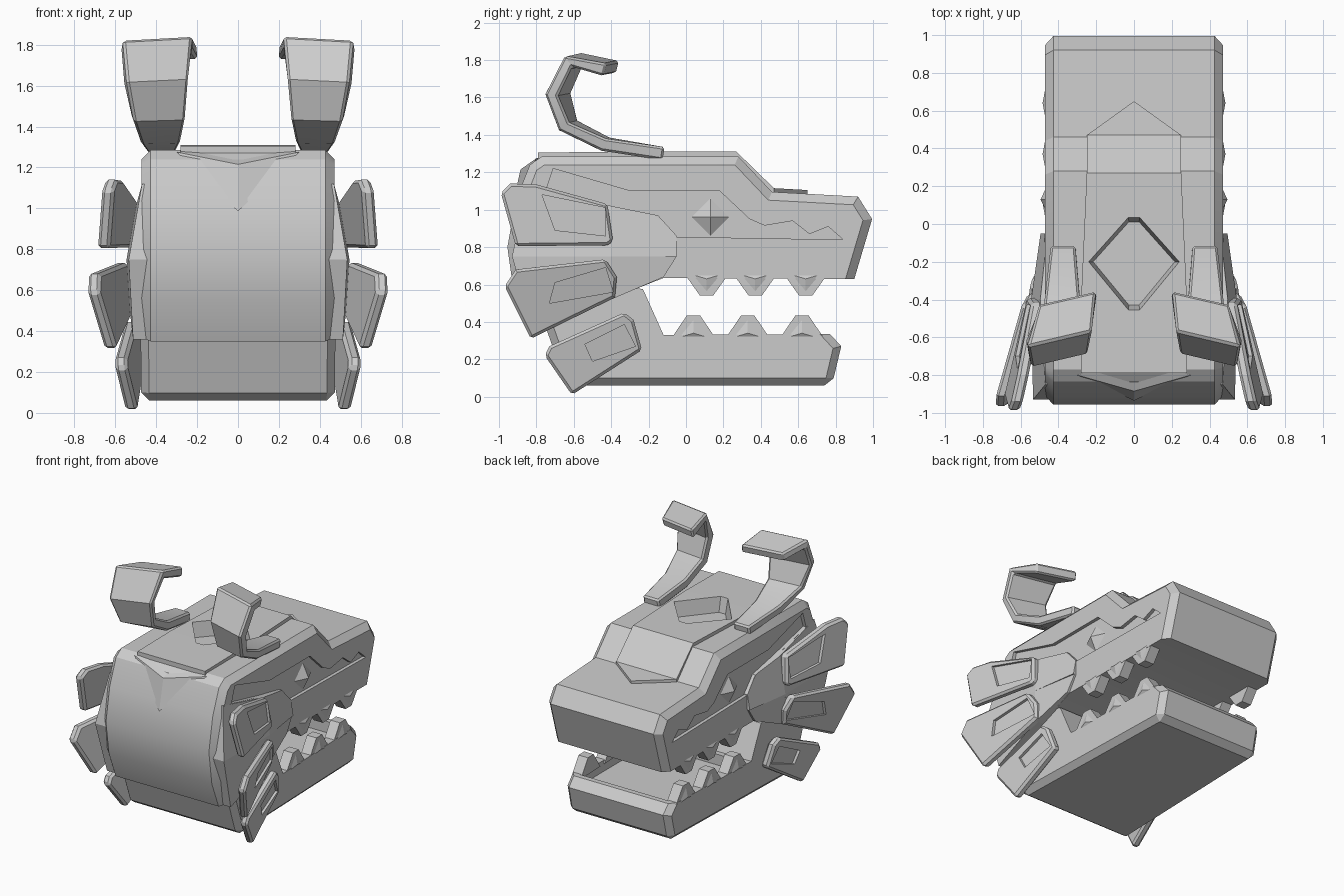
import bpy, bmesh, math

if "Cube" in bpy.data.objects:
    bpy.data.objects.remove(bpy.data.objects["Cube"])

mat = bpy.data.materials.new("plain grey")
mat.diffuse_color = (0.6, 0.6, 0.6, 1)
mat.use_nodes = True
mat.node_tree.nodes["Principled BSDF"].inputs["Base Color"].default_value = mat.diffuse_color


def mesh(name, verts, faces):
    bm = bmesh.new()
    vs = [bm.verts.new(v) for v in verts]
    for f in faces:
        bm.faces.new([vs[i] for i in f])
    bmesh.ops.recalc_face_normals(bm, faces=bm.faces)
    me = bpy.data.meshes.new(name)
    bm.to_mesh(me)
    bm.free()
    ob = bpy.data.objects.new(name, me)
    bpy.context.collection.objects.link(ob)
    me.materials.append(mat)
    return ob


def select(ob):
    bpy.ops.object.select_all(action='DESELECT')
    bpy.context.view_layer.objects.active = ob
    ob.select_set(True)


def modify(ob, kind, **settings):
    select(ob)
    m = ob.modifiers.new("mod", kind)
    for k, v in settings.items():
        setattr(m, k, v)
    bpy.ops.object.modifier_apply(modifier=m.name)


def bevel(ob, width, skip=lambda a, b: False, angle=60):
    """Chamfer sharp edges, leaving out those the rule skips."""
    bm = bmesh.new()
    bm.from_mesh(ob.data)
    edges = [e for e in bm.edges if e.calc_face_angle(0) > math.radians(angle)
             and not skip(e.verts[0].co, e.verts[1].co)]
    bmesh.ops.bevel(bm, geom=edges, offset=width, segments=1, affect='EDGES',
                    profile=0.5, clamp_overlap=True)
    bm.to_mesh(ob.data)
    bm.free()


def cut(ob, cutter, keep=False):
    modify(ob, 'BOOLEAN', object=cutter, operation='DIFFERENCE', solver='EXACT')
    if not keep:
        bpy.data.objects.remove(cutter)


def smooth(ob, angle=25):
    select(ob)
    bpy.ops.object.shade_smooth_by_angle(angle=math.radians(angle))


def loft(name, a, b):
    """Closed solid between two matching outlines."""
    n = len(a)
    faces = [list(range(n)), list(range(n, 2 * n))]
    faces += [(i, (i + 1) % n, n + (i + 1) % n, n + i) for i in range(n)]
    return mesh(name, a + b, faces)


def prism(name, poly, f0, f1, s=1):
    """Side outline (y, z) spanning x = f0..f1, each a function of y and z."""
    return loft(name, [(s * f0(y, z), y, z) for y, z in poly],
                [(s * f1(y, z), y, z) for y, z in poly])


def off(f, d):
    return lambda y, z: f(y, z) + d


def neg(f):
    return lambda y, z: -f(y, z)


def head_w(y, z):
    return 0.472


def jaw_w(y, z):
    return 0.455 - 0.03 * y


# Upper head
head = prism("upper_head", [
    (-0.77, 1.285), (0.28, 1.285), (0.46, 1.095), (0.92, 1.07), (0.995, 0.95),
    (0.90, 0.63), (-0.12, 0.635), (-0.84, 0.35), (-0.92, 0.55), (-0.955, 0.80),
    (-0.91, 1.05), (-0.835, 1.24)], neg(head_w), head_w)
bevel(head, 0.045, lambda a, b: max(a.z, b.z) < 0.7 and min(a.y, b.y) > -0.86)

# Recessed face panels
FACE = [(-0.71, 1.22), (-0.30, 1.10), (0.18, 1.10), (0.34, 0.95), (0.42, 0.915),
        (0.57, 0.94), (0.66, 0.87), (0.76, 0.91), (0.84, 0.84), (-0.06, 0.855),
        (-0.15, 0.97), (-0.40, 1.02), (-0.75, 1.10)]
for s in (-1, 1):
    cut(head, prism("face_cutter", FACE, off(head_w, -0.025), off(head_w, 0.2), s))

# Raised crown panel following the top line down to the snout
STRIP = [(-0.79, 1.305, 0.28), (-0.4, 1.31, 0.28), (0.27, 1.31, 0.25), (0.47, 1.115, 0.25)]
verts = [(sx * w, y, z) for y, z, w in STRIP for sx in (-1, 1)] + [(0, 0.65, 1.105)]
verts += [(x, y, z - 0.06) for x, y, z in verts]
quads = [(2 * i, 2 * i + 1, 2 * i + 3, 2 * i + 2) for i in range(3)] + [(6, 7, 8)]
rim = [0, 2, 4, 6, 8, 7, 5, 3, 1]
sides = [(a, b, b + 9, a + 9) for a, b in zip(rim, rim[1:] + rim[:1])]
crown = mesh("crown_panel", verts, quads + [tuple(i + 9 for i in q) for q in quads] + sides)

# Diamond socket cut through crown and head
DIAMOND = [(0.03, 0.035), (0.24, -0.20), (0.03, -0.455),
           (-0.03, -0.455), (-0.24, -0.20), (-0.03, 0.035)]
socket = loft("socket_cutter", [(x * 0.9, -0.2 + (y + 0.2) * 0.9, 1.2) for x, y in DIAMOND],
              [(x * 1.03, -0.2 + (y + 0.2) * 1.03, 1.345) for x, y in DIAMOND])
cut(head, socket, keep=True)
cut(crown, socket)
smooth(head)

# Pointed nape crest
mesh("nape_crest", [(-0.30, -0.80, 1.275), (0.30, -0.80, 1.275), (0, -0.885, 1.215),
                    (0, -0.935, 0.985), (0, -0.70, 1.30), (0, -0.78, 1.1)],
     [(0, 2, 3), (1, 3, 2), (0, 4, 2), (1, 2, 4), (0, 3, 5), (1, 5, 3), (0, 5, 4), (1, 4, 5)])

# Lower jaw with hollow tray
jaw = prism("lower_jaw", [
    (-0.76, 0.40), (-0.36, 0.60), (-0.23, 0.575), (-0.12, 0.33), (0.77, 0.335),
    (0.83, 0.27), (0.78, 0.06), (-0.64, 0.06)], neg(jaw_w), jaw_w)
bevel(jaw, 0.04, lambda a, b: min(a.z, b.z) > 0.32)
TRAY = [(-0.08, 0.25), (0.73, 0.25), (0.73, 0.5), (-0.08, 0.5)]
cut(jaw, prism("tray_cutter", TRAY, lambda y, z: -0.37, lambda y, z: 0.37))
smooth(jaw)


def tooth(name, yc, root, tip, w, s):
    prism(name, [(yc - 0.12, root), (yc - 0.035, tip), (yc + 0.035, tip), (yc + 0.12, root)],
          off(w, -0.08), off(w, -0.002), s)
    # small raised facet on the outside of each tooth
    d = math.copysign(0.02, tip - root)
    base = [(yc - 0.08, root + d * 0.3), (yc + 0.08, root + d * 0.3), (yc, tip - d)]
    pts = [(s * (w(y, z) - 0.003), y, z) for y, z in base]
    pts.append((s * (w(yc, 0) + 0.012), yc, root + 1.5 * d))
    mesh(name + "_facet", pts, [(0, 1, 2), (0, 1, 3), (1, 2, 3), (2, 0, 3)])


# Flared cheek pieces: outline and outer surface
def upper_rear(y, z):
    return 0.545 - 0.18 * (z - 0.75) + 0.02 * (y + 0.4)


def lower_rear(y, z):
    return 0.545 + 0.06 * (z - 0.75) + 0.02 * (y + 0.4)


def upper_front(y, z):
    return 0.475 - 0.143 * (y + 0.05) - 0.18 * (z - 0.86)


def lower_front(y, z):
    return 0.485 - 0.171 * (y + 0.05) + 0.06 * (z - 0.75)


CHEEKS = [
    ("cheek_upper_rear", [(-0.4, 0.75), (-0.4, 1.02), (-0.85, 1.12), (-0.93, 0.75)], upper_rear),
    ("cheek_lower_rear", [(-0.4, 0.75), (-0.93, 0.75), (-0.82, 0.36), (-0.4, 0.52)], lower_rear),
    ("cheek_upper_front", [(-0.4, 0.75), (-0.05, 0.75), (-0.05, 0.86), (-0.15, 0.97),
                           (-0.4, 1.02)], upper_front),
    ("cheek_lower_front", [(-0.4, 0.75), (-0.05, 0.75), (-0.12, 0.64), (-0.4, 0.52)],
     lower_front),
]

# Fins: outline, pocket outline, then root y, root z, root x, slope along y, slope along z
FINS = [
    ("upper_fin", [(-0.99, 1.09), (-0.94, 1.14), (-0.80, 1.135), (-0.42, 1.03),
                   (-0.39, 0.83), (-0.42, 0.81), (-0.91, 0.805)],
     [(-0.77, 1.08), (-0.43, 1.01), (-0.43, 0.86), (-0.70, 0.89)],
     (-0.4, 0.95, 0.55, 0.23, -0.14)),
    ("middle_fin", [(-0.97, 0.59), (-0.91, 0.68), (-0.43, 0.735), (-0.37, 0.64),
                    (-0.38, 0.53), (-0.83, 0.31)],
     [(-0.70, 0.61), (-0.43, 0.69), (-0.39, 0.56), (-0.73, 0.50)],
     (-0.4, 0.62, 0.57, 0.30, 0.15)),
    ("lower_fin", [(-0.755, 0.22), (-0.73, 0.27), (-0.33, 0.45), (-0.28, 0.41),
                   (-0.235, 0.25), (-0.61, 0.01)],
     [(-0.54, 0.28), (-0.33, 0.385), (-0.27, 0.27), (-0.50, 0.19)],
     (-0.28, 0.30, 0.525, 0.18, 0.12)),
]

# Horn ribbon stations: y, z, inner x, outer x
HORN = [(-0.12, 1.30, 0.31, 0.44), (-0.43, 1.35, 0.285, 0.475), (-0.63, 1.45, 0.265, 0.515),
        (-0.685, 1.62, 0.25, 0.55), (-0.595, 1.80, 0.225, 0.565), (-0.40, 1.755, 0.20, 0.50)]

for s, side in ((-1, "left_"), (1, "right_")):
    for i, y in enumerate((0.11, 0.37, 0.64)):
        tooth(f"{side}upper_tooth_{i}", y, 0.66, 0.54, head_w, s)
    for i, y in enumerate((0.04, 0.33, 0.62)):
        tooth(f"{side}lower_tooth_{i}", y, 0.31, 0.435, jaw_w, s)

    # Eye pyramid
    ring = [(0.02, 0.96), (0.13, 0.85), (0.24, 0.96), (0.13, 1.07)]
    pts = [(s * (head_w(y, z) - 0.03), y, z) for y, z in ring]
    mesh(side + "eye", pts + [(s * 0.495, 0.13, 0.96)],
         [(0, 1, 2, 3)] + [(i, (i + 1) % 4, 4) for i in range(4)])

    for name, outline, surface in CHEEKS:
        prism(side + name, outline, lambda y, z: 0.43, surface, s)

    for name, outline, pocket, (y0, z0, x0, a, b) in FINS:
        def plane(y, z):
            return x0 + a * (y0 - y) + b * (z - z0)
        fin = prism(side + name, outline, off(plane, -0.06), plane, s)
        bevel(fin, 0.015)
        cut(fin, prism("pocket_cutter", pocket, off(plane, -0.02), off(plane, 0.1), s))

    # Curled horn
    pts = []
    for i, (y, z, xi, xo) in enumerate(HORN):
        skew = 0.035 * min(1, i / 3)
        pts += [(s * xi, y + skew, z + 0.2 * skew), (s * xo, y - skew, z - 0.2 * skew)]
    horn = mesh(side + "horn", pts,
                [(2 * i, 2 * i + 1, 2 * i + 3, 2 * i + 2) for i in range(5)])
    modify(horn, 'SOLIDIFY', thickness=0.07, offset=0)
    bevel(horn, 0.012)
    smooth(horn)
